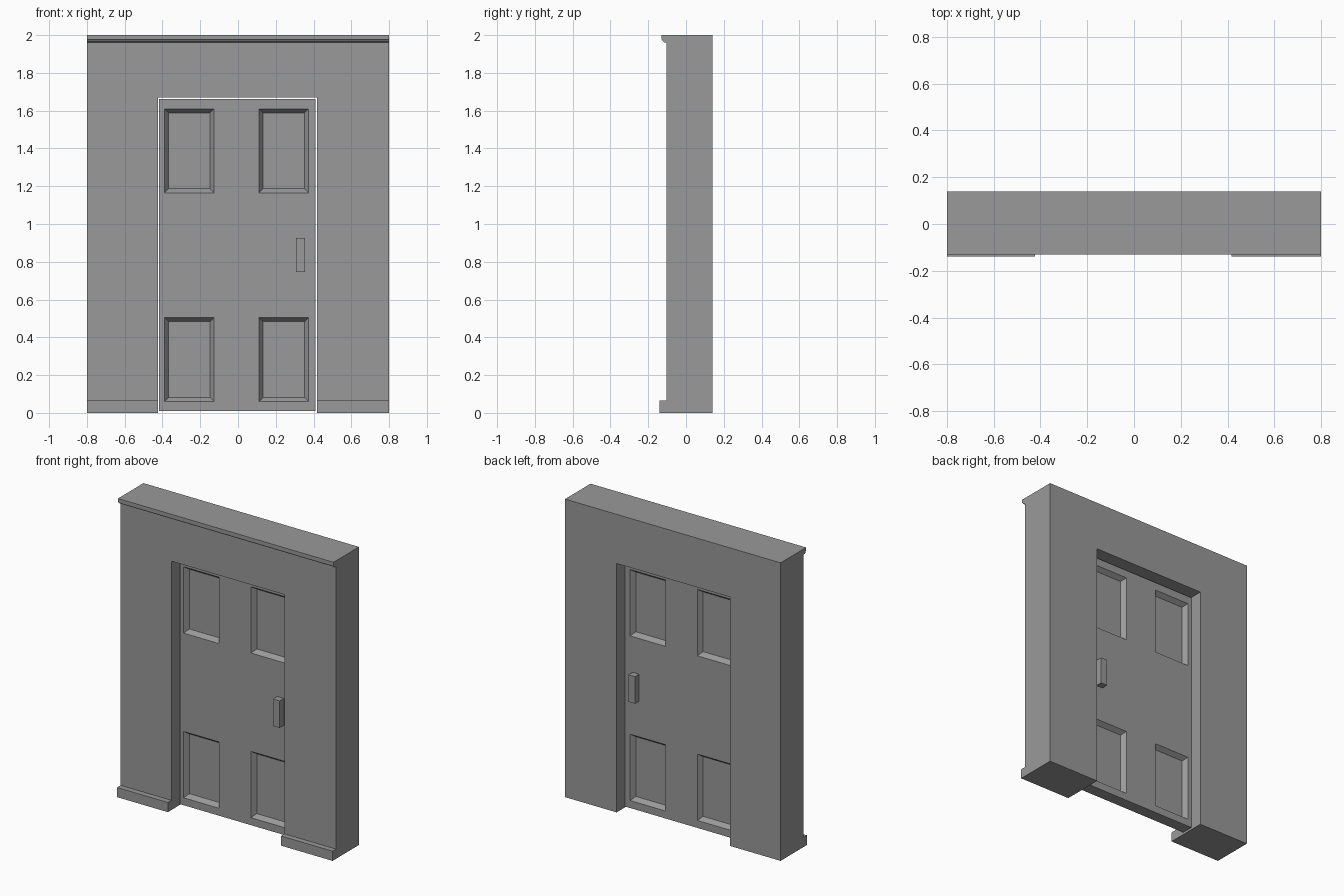
import bpy, bmesh
from mathutils import Vector

cube = bpy.data.objects.get("Cube")
if cube:
    bpy.data.objects.remove(cube, do_unlink=True)

GREY = (0.32, 0.32, 0.32, 1)
mat = bpy.data.materials.new("plain grey")
mat.use_nodes = True
mat.diffuse_color = GREY
mat.node_tree.nodes["Principled BSDF"].inputs["Base Color"].default_value = GREY

HALF = 0.8
WALL_FRONT, WALL_BACK = -0.103, 0.14
OPEN_L, OPEN_R, OPEN_TOP = -0.423, 0.417, 1.67


def finish(name, bm):
    bmesh.ops.recalc_face_normals(bm, faces=bm.faces)
    mesh = bpy.data.meshes.new(name)
    bm.to_mesh(mesh)
    bm.free()
    mesh.materials.append(mat)
    obj = bpy.data.objects.new(name, mesh)
    bpy.context.collection.objects.link(obj)
    return obj


def box_bm(lo, hi):
    bm = bmesh.new()
    bmesh.ops.create_cube(bm, size=1)
    lo, hi = Vector(lo), Vector(hi)
    for v in bm.verts:
        v.co = Vector([a + (c + 0.5) * (b - a) for a, b, c in zip(lo, hi, v.co)])
    return bm


def extrude_profile(name, points, direction):
    bm = bmesh.new()
    face = bm.faces.new([bm.verts.new(p) for p in points])
    new = bmesh.ops.extrude_face_region(bm, geom=[face], use_keep_orig=True)["geom"]
    bmesh.ops.translate(bm, vec=direction,
                        verts=[g for g in new if isinstance(g, bmesh.types.BMVert)])
    return finish(name, bm)


# Wall with doorway
outline = [(-HALF, 0), (-HALF, 2), (HALF, 2), (HALF, 0),
           (OPEN_R, 0), (OPEN_R, OPEN_TOP), (OPEN_L, OPEN_TOP), (OPEN_L, 0)]
extrude_profile("wall", [(x, WALL_FRONT, z) for x, z in outline],
                (0, WALL_BACK - WALL_FRONT, 0))

# Cornice along the top front edge
cornice = [(WALL_FRONT, 1.962), (-0.115, 1.962), (-0.122, 1.966), (-0.125, 1.975),
           (-0.13, 1.977), (-0.13, 2), (WALL_FRONT, 2)]
extrude_profile("cornice", [(-HALF, y, z) for y, z in cornice], (2 * HALF, 0, 0))

# Skirting boards
for name, x0, x1 in (("right_skirting", -HALF, OPEN_L), ("left_skirting", OPEN_R, HALF)):
    finish(name, box_bm((x0, -0.14, 0), (x1, WALL_FRONT, 0.065)))

# Door, with sunken panels on both faces
DOOR_FRONT, DOOR_BACK = -0.021, 0.059
COLUMNS = ((-0.389, -0.126), (0.111, 0.374))
ROWS = ((0.06, 0.505), (1.165, 1.61))
door = box_bm((-0.417, DOOR_FRONT, 0.01), (0.411, DOOR_BACK, 1.663))
for axis, spans in (((1, 0, 0), COLUMNS), ((0, 0, 1), ROWS)):
    for value in (v for span in spans for v in span):
        bmesh.ops.bisect_plane(door, geom=door.verts[:] + door.edges[:] + door.faces[:],
                               plane_co=Vector(axis) * value, plane_no=axis)


def inside(value, spans):
    return any(a < value < b for a, b in spans)


door.normal_update()
panels = [f for f in door.faces if abs(f.normal.y) > 0.9
          and inside(f.calc_center_median().x, COLUMNS)
          and inside(f.calc_center_median().z, ROWS)]
bmesh.ops.inset_individual(door, faces=panels, thickness=0.022, depth=-0.03,
                           use_even_offset=True)
finish("door", door)

# Pull handles, front and back
for name, y0, y1 in (("front_handle", DOOR_FRONT - 0.045, DOOR_FRONT),
                     ("back_handle", DOOR_BACK, DOOR_BACK + 0.045)):
    finish(name, box_bm((0.306, y0, 0.745), (0.355, y1, 0.926)))
